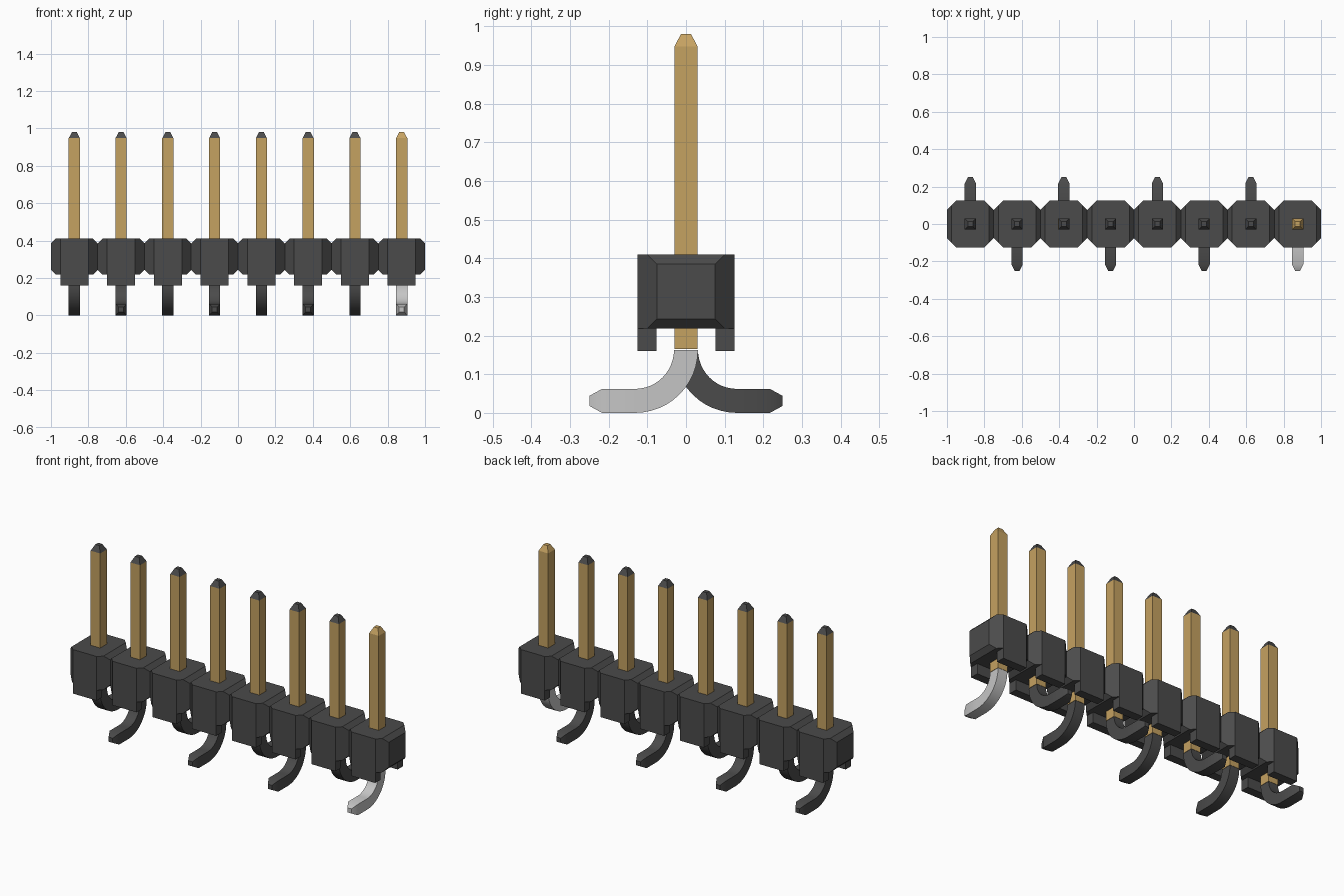
import bpy, bmesh, math
from mathutils import Vector

cube = bpy.data.objects.get("Cube")
if cube:
    bpy.data.objects.remove(cube, do_unlink=True)


def material(name, rgb):
    m = bpy.data.materials.new(name)
    m.use_nodes = True
    m.diffuse_color = (*rgb, 1)
    m.node_tree.nodes["Principled BSDF"].inputs["Base Color"].default_value = (*rgb, 1)
    return m


BLACK = material("black plastic", (0.07, 0.07, 0.07))
GOLD = material("gold plating", (0.56, 0.36, 0.12))
SILVER = material("bright tin", (0.56, 0.56, 0.56))


def loft_mesh(name, stacks):
    """Mesh of closed ring stacks, capped at both ends."""
    bm = bmesh.new()
    for rings in stacks:
        loops = [[bm.verts.new(p) for p in r] for r in rings]
        n = len(loops[0])
        for a, b in zip(loops, loops[1:]):
            for i in range(n):
                j = (i + 1) % n
                bm.faces.new((a[i], a[j], b[j], b[i]))
        bm.faces.new(loops[0])
        bm.faces.new(loops[-1])
    bmesh.ops.recalc_face_normals(bm, faces=bm.faces)
    me = bpy.data.meshes.new(name)
    bm.to_mesh(me)
    bm.free()
    return me


def place(name, me, mat, x, turn=0.0, smooth=False):
    me = me.copy()
    me.materials.append(mat)
    ob = bpy.data.objects.new(name, me)
    ob.location.x = x
    ob.rotation_euler.z = turn
    bpy.context.collection.objects.link(ob)
    if smooth:
        bpy.ops.object.select_all(action='DESELECT')
        ob.select_set(True)
        bpy.context.view_layer.objects.active = ob
        bpy.ops.object.shade_smooth_by_angle(angle=math.radians(30))
    return ob


def octagon(z, inset):
    """Octagonal ring; inset slides the end corners along the 45 degree sides."""
    ex, ey = 0.125 - inset, 0.075 + inset
    pts = [(0.075, 0.125), (ex, ey), (ex, -ey), (0.075, -0.125)]
    return [(x, y, z) for x, y in pts + [(-x, -y) for x, y in pts]]


def square(z, h, w=None, y=0.0):
    w = w or h
    return [(-h, y - w, z), (h, y - w, z), (h, y + w, z), (-h, y + w, z)]


# Housing cell with chamfered ends and two standoff blocks below
cell = loft_mesh("housing_cell", [
    [octagon(0.218, 0.025), octagon(0.243, 0), octagon(0.385, 0), octagon(0.41, 0.025)],
])
standoffs = loft_mesh("standoffs", [
    [square(0.16, 0.075, 0.0245, y), square(0.218, 0.075, 0.0245, y)]
    for y in (-0.1005, 0.1005)])

# Straight post and its tapered tip
H = 0.03
post = loft_mesh("post", [[square(0.165, H), square(0.947, H)]])
tip = loft_mesh("tip", [[square(0.947, H), square(0.98, 0.013)]])


# Bent solder leg, heading towards -y
def section(y, z, normal, h, hn):
    c, n = Vector((0, y, z)), Vector((0, *normal)) * hn
    side = Vector((h, 0, 0))
    return [c - side - n, c + side - n, c + side + n, c - side + n]


R, HZ, CZ = 0.132, 0.031, 0.163
CY = -R
path = []
for k in range(13):
    a = math.pi / 2 * k / 12
    n = (math.cos(a), -math.sin(a))
    path.append(section(CY + R * n[0], CZ + R * n[1], n, H, HZ))
path.append(section(-0.217, CZ - R, (0, -1), H, HZ))
path.append(section(-0.25, CZ - R, (0, -1), 0.013, 0.013))
leg = loft_mesh("leg", [path])

# Row of eight; legs alternate back and front, the last pin is the bright one
for i in range(8):
    x = -0.875 + 0.25 * i
    last = i == 7
    place(f"housing_cell_{i + 1}", cell, BLACK, x)
    place(f"standoffs_{i + 1}", standoffs, BLACK, x)
    place(f"pin_post_{i + 1}", post, GOLD, x)
    place(f"pin_tip_{i + 1}", tip, GOLD if last else BLACK, x)
    place(f"solder_leg_{i + 1}", leg, SILVER if last else BLACK, x,
          0 if i % 2 else math.pi, smooth=True)
